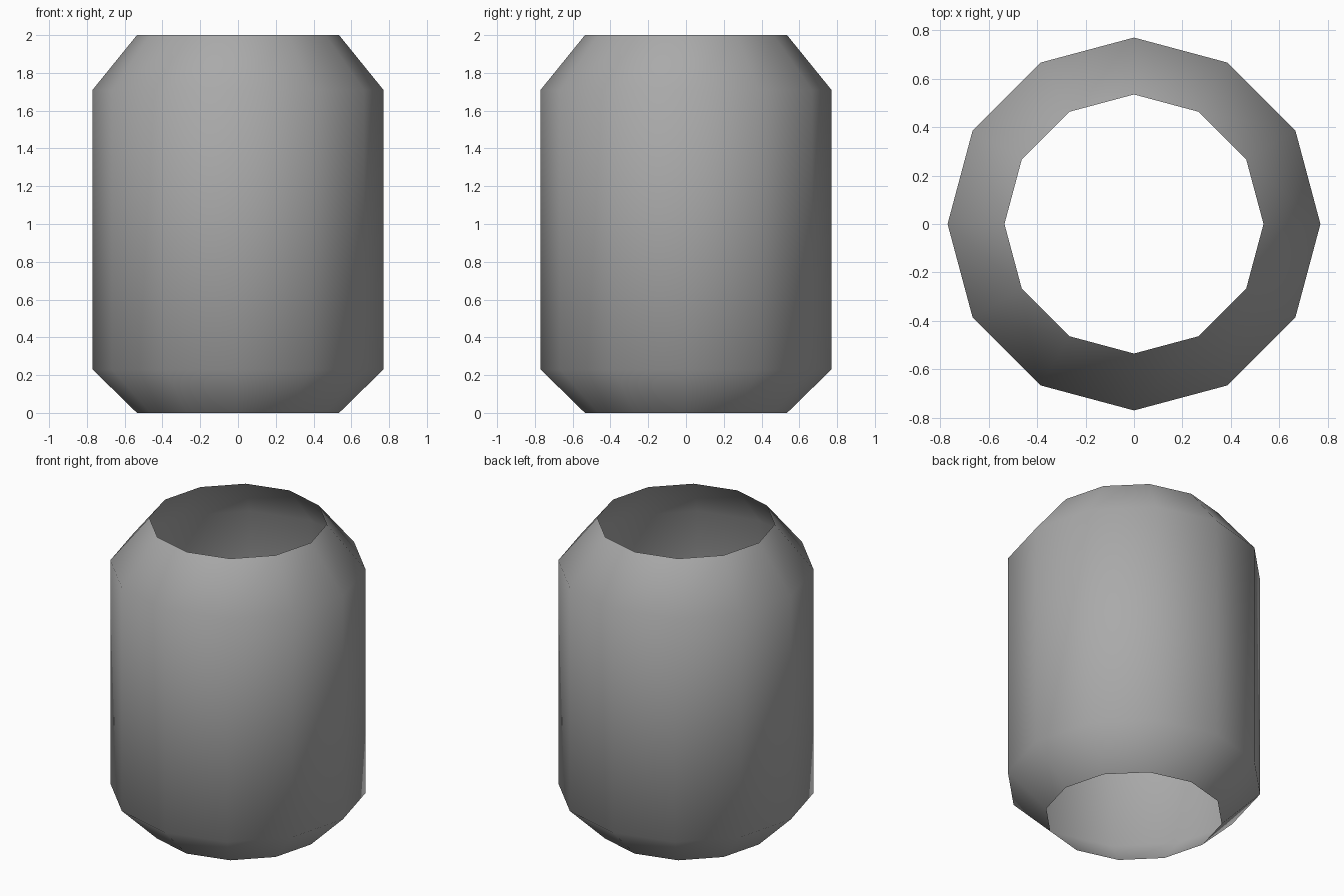
import bpy
import bmesh
from math import cos, sin, tau

SIDES = 12
# Radius and height of each ring, bottom to top
PROFILE = [(0.535, 0.0), (0.77, 0.23), (0.77, 1.71), (0.535, 2.0)]

cube = bpy.data.objects.get("Cube")
if cube:
    bpy.data.objects.remove(cube, do_unlink=True)

# Plain grey material
grey = bpy.data.materials.new("plain_grey")
grey.use_nodes = True
colour = (0.4, 0.4, 0.4, 1.0)
grey.diffuse_color = colour
grey.node_tree.nodes["Principled BSDF"].inputs["Base Color"].default_value = colour

# Open-ended barrel shell, tapered at both rims
bm = bmesh.new()
rings = [[bm.verts.new((r * cos(tau * i / SIDES), r * sin(tau * i / SIDES), z))
          for i in range(SIDES)] for r, z in PROFILE]
for low, high in zip(rings, rings[1:]):
    for i in range(SIDES):
        j = (i + 1) % SIDES
        face = bm.faces.new((low[i], low[j], high[j], high[i]))
        face.smooth = True

mesh = bpy.data.meshes.new("barrel_shell")
bm.to_mesh(mesh)
bm.free()
mesh.materials.append(grey)
shell = bpy.data.objects.new("barrel_shell", mesh)
bpy.context.collection.objects.link(shell)
